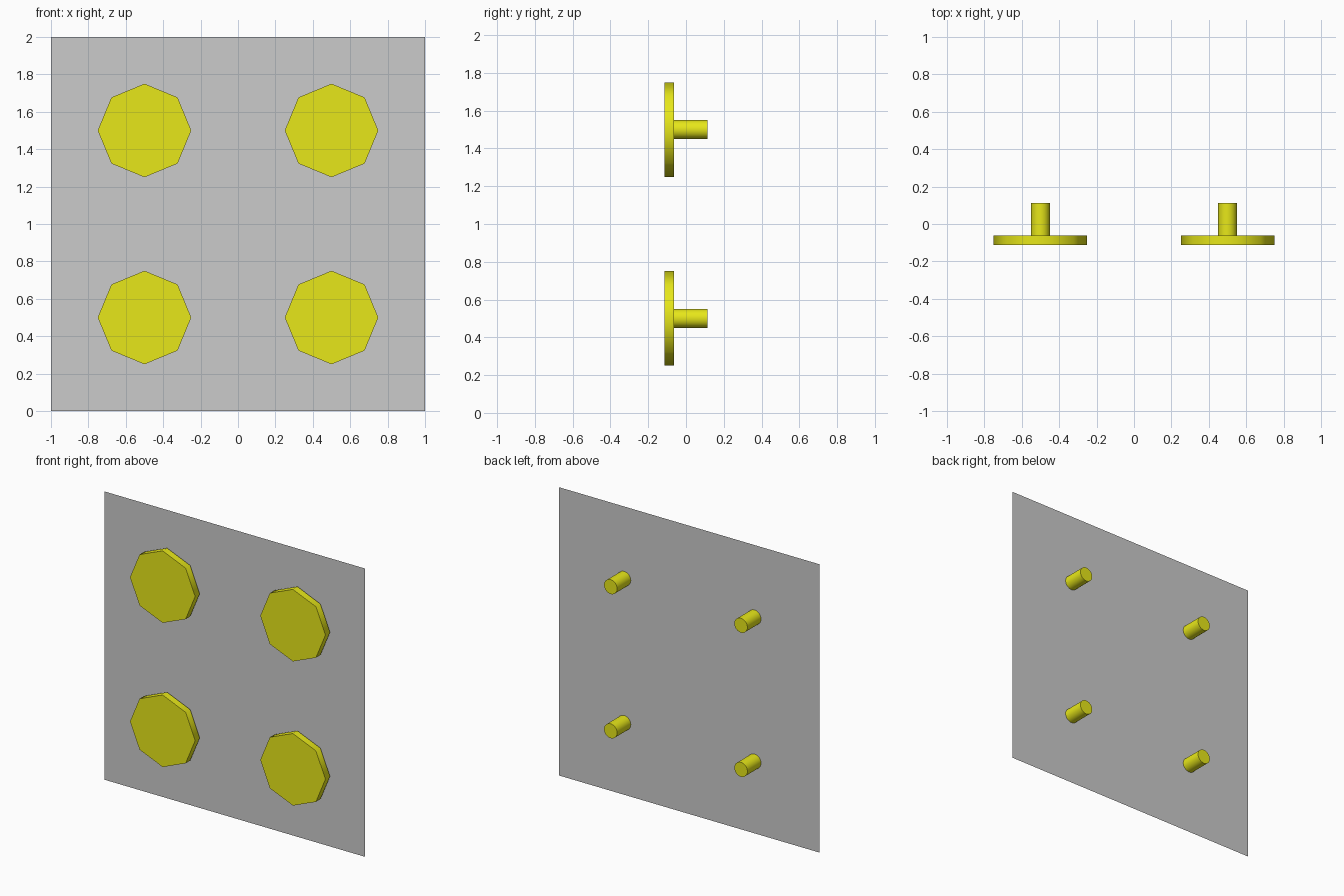
import bpy
from math import radians

if "Cube" in bpy.data.objects:
    bpy.data.objects.remove(bpy.data.objects["Cube"])

PANEL_Y = -0.0375

yellow = bpy.data.materials.new("yellow")
yellow.diffuse_color = (0.8, 0.8, 0.01, 1)
yellow.use_nodes = True
yellow.node_tree.nodes["Principled BSDF"].inputs["Base Color"].default_value = yellow.diffuse_color


def rod(name, sides, radius, y0, y1, x, z):
    """Cylinder along y, smooth around its side with sharp caps."""
    bpy.ops.mesh.primitive_cylinder_add(
        vertices=sides, radius=radius, depth=y1 - y0,
        location=(x, (y0 + y1) / 2, z), rotation=(radians(90), 0, 0))
    ob = bpy.context.object
    ob.name = name
    ob.data.materials.append(yellow)
    bpy.ops.object.shade_smooth_by_angle(angle=radians(60))
    return ob


# thin sheet standing upright
bpy.ops.mesh.primitive_plane_add(size=2, location=(0, PANEL_Y, 1),
                                 rotation=(radians(90), 0, 0))
bpy.context.object.name = "panel"

# four pins: octagonal head in front, round shaft through the panel
for x in (-0.5, 0.5):
    for z in (0.5, 1.5):
        rod("pin_head", 8, 0.25, PANEL_Y - 0.075, PANEL_Y - 0.025, x, z)
        rod("pin_shaft", 32, 0.05, PANEL_Y - 0.05, PANEL_Y + 0.15, x, z)
